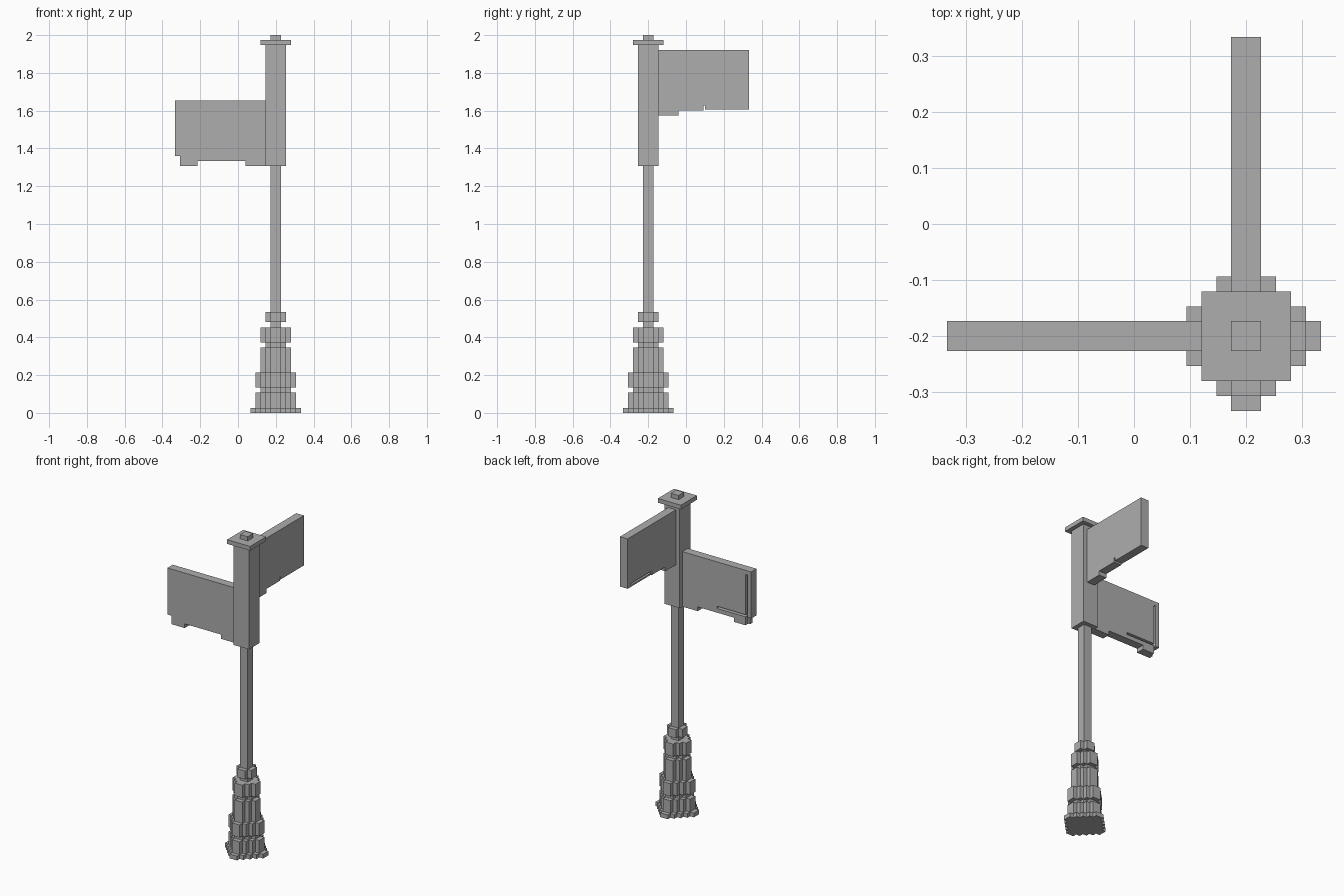
import bpy, bmesh
from mathutils import Vector

cube = bpy.data.objects.get("Cube")
if cube:
    bpy.data.objects.remove(cube, do_unlink=True)

U = 2 / 75                          # size of one block
CENTRE = Vector((0.2, -0.2, 0))     # axis of the post

grey = bpy.data.materials.new("plain_grey")
grey.use_nodes = True
COLOUR = (0.42, 0.42, 0.42, 1)
grey.diffuse_color = COLOUR
grey.node_tree.nodes["Principled BSDF"].inputs["Base Color"].default_value = COLOUR


def prism(name, outline, low, high, place):
    """Extrude a flat outline from low to high; place maps (a, b, depth) to x, y, z blocks."""
    bm = bmesh.new()
    verts = [bm.verts.new(Vector(place(a, b, low)) * U + CENTRE) for a, b in outline]
    face = bm.faces.new(verts)
    extruded = bmesh.ops.extrude_face_region(bm, geom=[face], use_keep_orig=True)
    shift = (Vector(place(0, 0, high)) - Vector(place(0, 0, low))) * U
    moved = [g for g in extruded["geom"] if isinstance(g, bmesh.types.BMVert)]
    bmesh.ops.translate(bm, verts=moved, vec=shift)
    bmesh.ops.recalc_face_normals(bm, faces=bm.faces)
    mesh = bpy.data.meshes.new(name)
    bm.to_mesh(mesh)
    bm.free()
    mesh.materials.append(grey)
    obj = bpy.data.objects.new(name, mesh)
    bpy.context.collection.objects.link(obj)
    return obj


def upright(a, b, depth):
    return (a, b, depth)


def to_right(a, b, depth):
    return (-a, depth, b)


def to_back(a, b, depth):
    return (-depth, a, b)


def square(r):
    return [(r, -r), (r, r), (-r, r), (-r, -r)]


def stepped(r):
    """Diamond outline with one-block steps."""
    quarter = []
    for k in range(1, r + 1):
        quarter.append((r - k + 1, k))
        if k < r:
            quarter.append((r - k, k))
    points = []
    for _ in range(4):
        points += quarter
        quarter = [(-y, x) for x, y in quarter]
    return points


# Stepped base rings: name, radius, bottom, top
for name, radius, low, high in (
        ("foot_plate", 5, 0, 1), ("lower_drum", 4, 1, 4), ("lower_neck", 3, 4, 5),
        ("middle_drum", 4, 5, 8), ("tall_drum", 3, 8, 13), ("middle_neck", 2, 13, 14),
        ("upper_drum", 3, 14, 17), ("collar", 2, 18, 20)):
    prism(name, stepped(radius), low, high, upright)

# Square post, sign holder, cap and knob
for name, radius, low, high in (
        ("pole", 1, 17, 49), ("sign_holder", 2, 49, 73),
        ("cap", 3, 73, 74), ("knob", 1, 74, 75)):
    prism(name, square(radius), low, high, upright)

# Lower sign: plain front layer, grooved back layer
bracket = [(2, 49), (6, 49), (6, 50), (15.5, 50), (15.5, 49)]
end = [(19, 51), (20, 51), (20, 62), (2, 62)]
groove = [(18.5, 49), (18.5, 51), (11, 51), (11, 51.5), (18.5, 51.5), (18.5, 61), (19, 61)]
prism("lower_sign_front", bracket + [(19, 49)] + end, -1, 0, to_right)
prism("lower_sign_back", bracket + groove + end, 0, 1, to_right)

# Upper sign: plain left layer, slotted right layer
bracket = [(2, 59), (6, 59), (6, 60), (11, 60), (11, 61)]
end = [(11.3, 60.2), (20, 60.2), (20, 72), (2, 72)]
slot = [(19, 61), (19, 60.6), (11.3, 60.6)]
prism("upper_sign_left", bracket + [(11.3, 61)] + end, -1, 0, to_back)
prism("upper_sign_right", bracket + slot + end, 0, 1, to_back)
